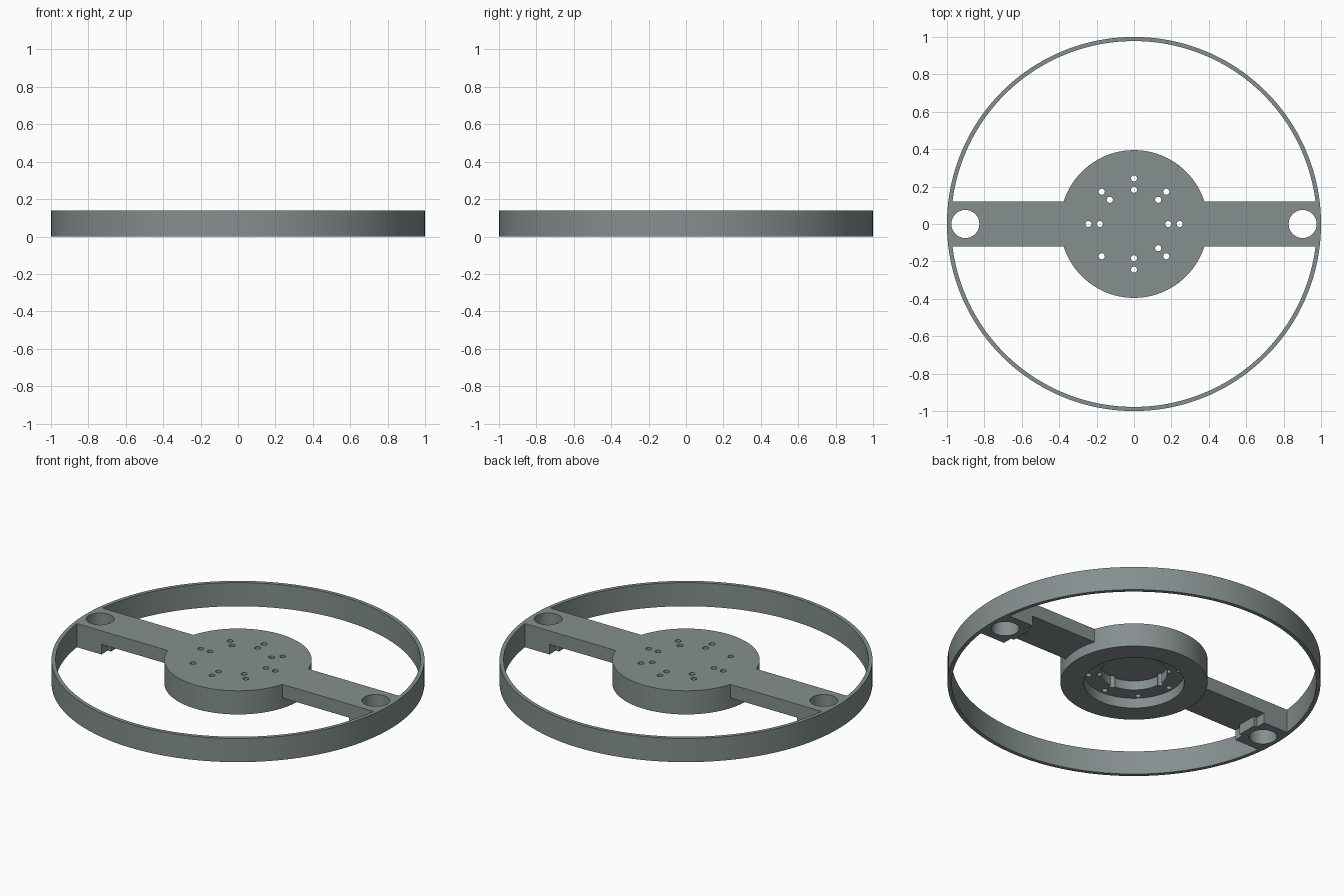
import bpy, bmesh, math

if "Cube" in bpy.data.objects:
    bpy.data.objects.remove(bpy.data.objects["Cube"])

H = 0.14          # full height
ARM_Z = 0.06      # underside of the arms and hub ledge

grey = bpy.data.materials.new("machined_grey")
grey.diffuse_color = (0.235, 0.275, 0.275, 1)
grey.use_nodes = True
grey.node_tree.nodes["Principled BSDF"].inputs["Base Color"].default_value = grey.diffuse_color


def prism(name, points, z0, z1):
    """Extrude a flat outline from z0 to z1."""
    bm = bmesh.new()
    low = [bm.verts.new((x, y, z0)) for x, y in points]
    high = [bm.verts.new((x, y, z1)) for x, y in points]
    bm.faces.new(low[::-1])
    bm.faces.new(high)
    n = len(points)
    for i in range(n):
        j = (i + 1) % n
        bm.faces.new((low[i], low[j], high[j], high[i]))
    bmesh.ops.recalc_face_normals(bm, faces=bm.faces)
    mesh = bpy.data.meshes.new(name)
    bm.to_mesh(mesh)
    bm.free()
    ob = bpy.data.objects.new(name, mesh)
    bpy.context.collection.objects.link(ob)
    mesh.materials.append(grey)
    return ob


def circle(r, n, cx=0, cy=0):
    return [(cx + r * math.cos(2 * math.pi * i / n),
             cy + r * math.sin(2 * math.pi * i / n)) for i in range(n)]


def combine(target, tool, operation):
    """Apply a boolean and discard the tool."""
    mod = target.modifiers.new(operation, 'BOOLEAN')
    mod.operation = operation
    mod.solver = 'EXACT'
    mod.object = tool
    bpy.context.view_layer.objects.active = target
    bpy.ops.object.modifier_apply(modifier=mod.name)
    bpy.data.objects.remove(tool, do_unlink=True)


# Thin outer rim
wheel = prism("rim_hub_and_arms", circle(1.0, 160), 0, H)
combine(wheel, prism("rim_cutter", circle(0.978, 160), -0.1, H + 0.1), 'DIFFERENCE')

# Crossbar with a thick stepped pad at each end
bar = prism("crossbar", [(-0.988, -0.12), (0.988, -0.12), (0.988, 0.12), (-0.988, 0.12)], ARM_Z, H)
for s in (-1, 1):
    pad = [(0.988, -0.12), (0.988, 0.12), (0.81, 0.12), (0.81, 0.06),
           (0.79, 0.06), (0.79, -0.06), (0.81, -0.06), (0.81, -0.12)]
    combine(bar, prism("end_pad", [(s * x, y) for x, y in pad], 0, H), 'UNION')

# Central hub
combine(bar, prism("hub", circle(0.395, 96), 0, H), 'UNION')
combine(wheel, bar, 'UNION')

# Stepped pocket under the hub
combine(wheel, prism("recess_cutter", circle(0.27, 80), -0.1, ARM_Z), 'DIFFERENCE')
combine(wheel, prism("pocket_cutter", circle(0.18, 64), -0.1, 0.115), 'DIFFERENCE')

# Large hole in each arm end
for s in (-1, 1):
    combine(wheel, prism("end_hole_cutter", circle(0.075, 48, s * 0.902), -0.1, H + 0.1), 'DIFFERENCE')

# Two rings of bolt holes; the inner ring leaves out one position
for radius, skipped in ((0.244, None), (0.183, 5)):
    for k in range(8):
        if k != skipped:
            a = k * math.pi / 4
            hole = circle(0.0165, 16, radius * math.cos(a), radius * math.sin(a))
            combine(wheel, prism("bolt_cutter", hole, -0.1, H + 0.1), 'DIFFERENCE')

bpy.ops.object.select_all(action='DESELECT')
wheel.select_set(True)
bpy.context.view_layer.objects.active = wheel
bpy.ops.object.shade_smooth_by_angle(angle=math.radians(30))
